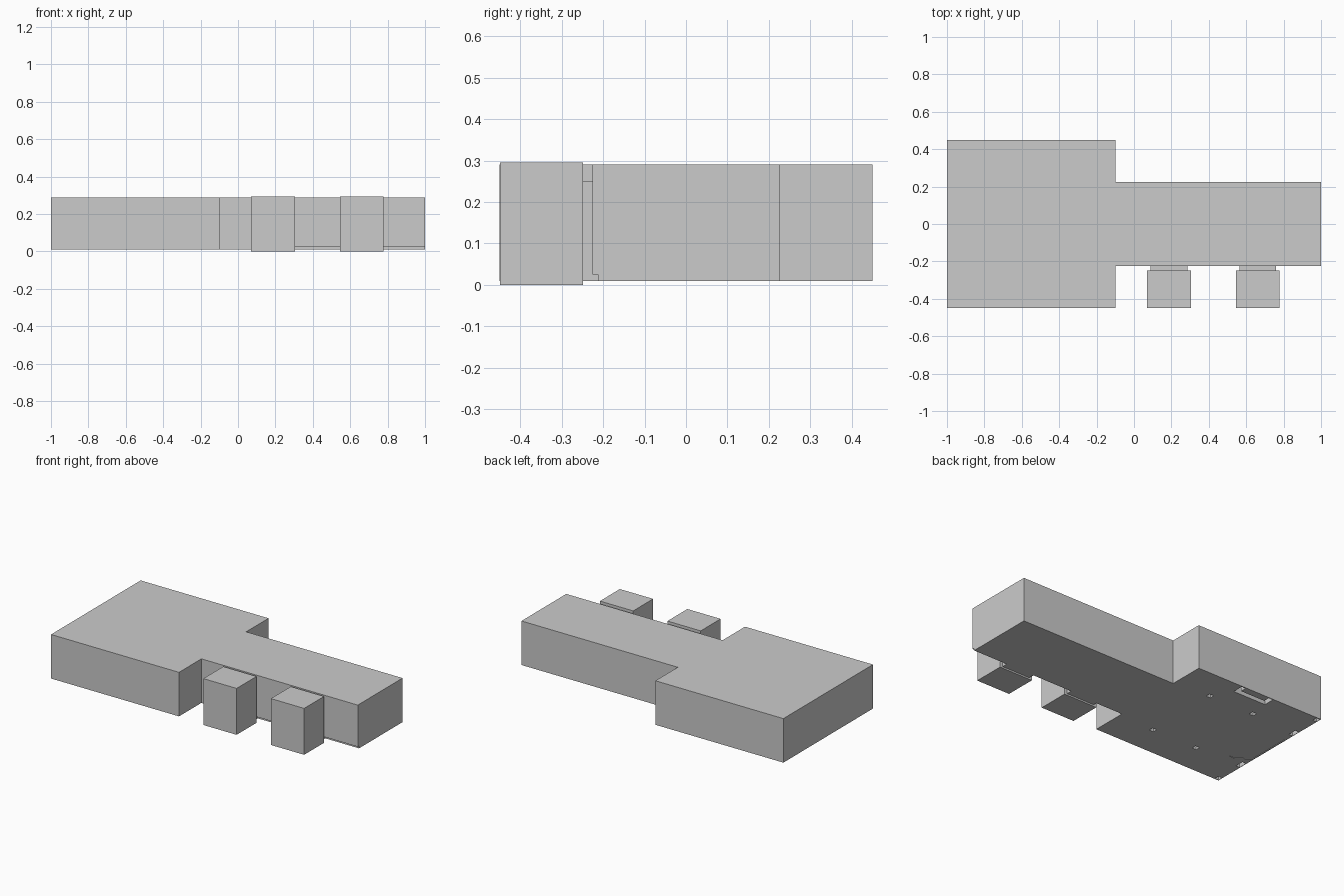
import bpy, bmesh
from math import pi

if "Cube" in bpy.data.objects:
    bpy.data.objects.remove(bpy.data.objects["Cube"])


def prism(name, pts, z0, z1):
    """Extrude a closed outline from z0 to z1."""
    bm = bmesh.new()
    face = bm.faces.new([bm.verts.new((x, y, z0)) for x, y in pts])
    new = bmesh.ops.extrude_face_region(bm, geom=[face])["geom"]
    verts = [v for v in new if isinstance(v, bmesh.types.BMVert)]
    bmesh.ops.translate(bm, verts=verts, vec=(0, 0, z1 - z0))
    bmesh.ops.recalc_face_normals(bm, faces=bm.faces)
    mesh = bpy.data.meshes.new(name)
    bm.to_mesh(mesh)
    bm.free()
    ob = bpy.data.objects.new(name, mesh)
    bpy.context.collection.objects.link(ob)
    return ob


def box(name, x0, x1, y0, y1, z0, z1):
    return prism(name, [(x0, y0), (x1, y0), (x1, y1), (x0, y1)], z0, z1)


def cut(target, cutter):
    mod = target.modifiers.new(cutter.name, 'BOOLEAN')
    mod.operation = 'DIFFERENCE'
    mod.solver = 'EXACT'
    mod.object = cutter
    cutter.hide_render = True
    cutter.hide_set(True)


# Wide hall joined to a narrower corridor
hall = prism("hall_and_corridor", [
    (-1, -.45), (-.1, -.45), (-.1, -.225), (1, -.225),
    (1, .225), (-.1, .225), (-.1, .45), (-1, .45)], .01, .29)

# Two side rooms, each with a doorway to the corridor
for i, x in enumerate((.187, .662)):
    box(f"side_room_{i}", x - .117, x + .117, -.448, -.248, 0, .295)
    box(f"doorway_{i}", x - .098, x + .098, -.249, -.224, .01, .25)

# Hollow columns and end-wall pilasters, open in the floor
for side in (-1, 1):
    for x in (-.35, -.665):
        y = side * .25
        cut(hall, box("column_cutter", x - .015, x + .015, y - .015, y + .015, -.1, .27))
    for y, half in ((.43, .016), (.232, .028)):
        y *= side
        cut(hall, box("pilaster_cutter", -.997, -.97, y - half, y + half, -.1, .27))

# Hollow C-shaped surround near the back wall
cut(hall, prism("surround_cutter", [
    (-.65, .375), (-.42, .375), (-.42, .445), (-.45, .445),
    (-.45, .405), (-.62, .405), (-.62, .445), (-.65, .445)], -.1, .15))

# Shallow recess under the chamfered platform
cut(hall, prism("platform_cutter", [
    (-.993, -.14), (-.91, -.2), (-.87, -.2), (-.83, -.14),
    (-.83, .14), (-.87, .2), (-.91, .2), (-.993, .14)], -.1, .013))

# Skirting notches along the front of the corridor
for x0, x1 in ((.286, .563), (.761, 1.05)):
    cut(hall, box("skirting_cutter", x0, x1, -.3, -.212, -.1, .025))
